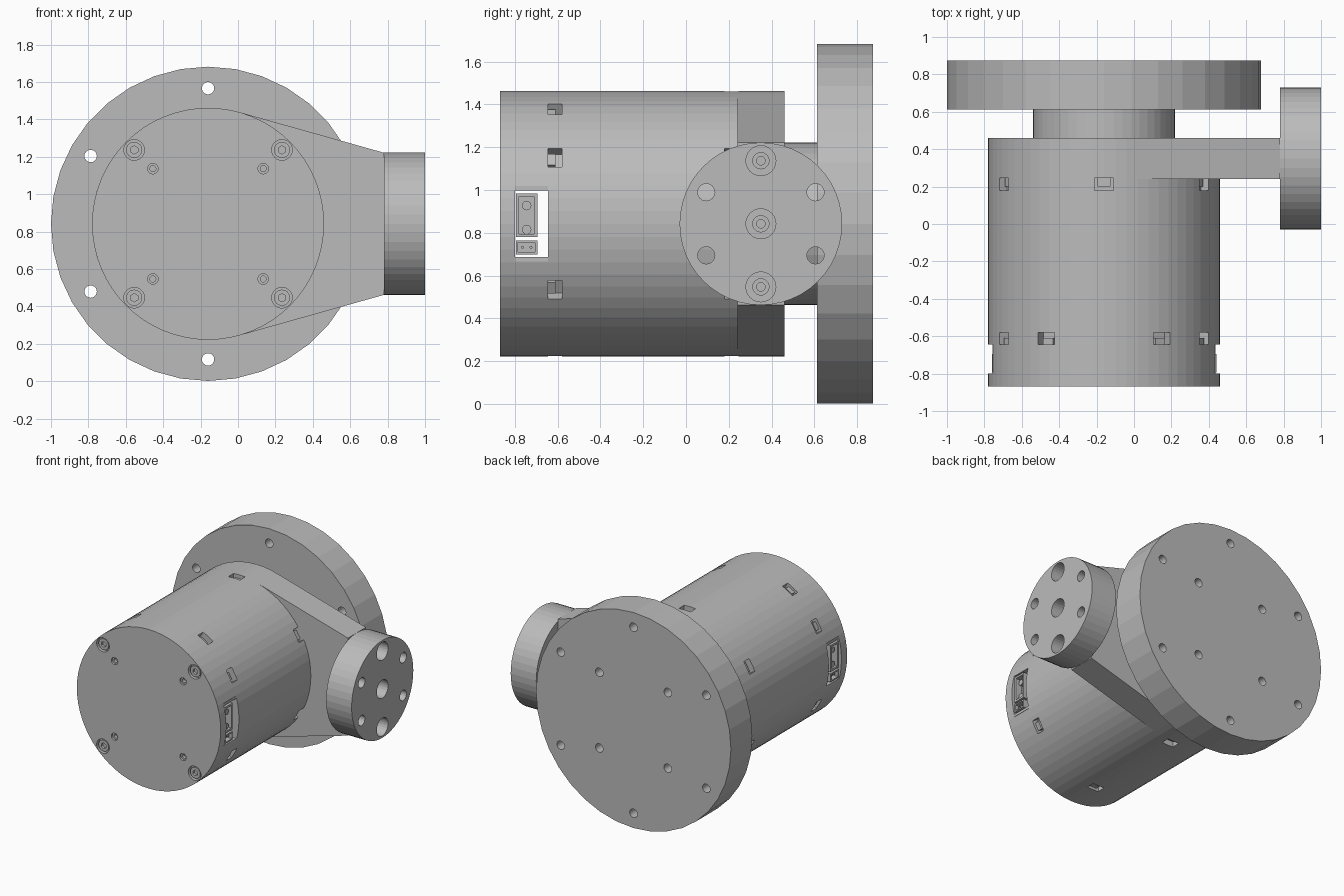
import bpy
import bmesh
from math import radians, cos, sin, acos, atan2, hypot
from mathutils import Matrix

if "Cube" in bpy.data.objects:
    bpy.data.objects.remove(bpy.data.objects["Cube"], do_unlink=True)

grey = bpy.data.materials.new("machined_grey")
grey.use_nodes = True
grey.diffuse_color = (0.5, 0.5, 0.5, 1)
grey.node_tree.nodes["Principled BSDF"].inputs["Base Color"].default_value = (0.5, 0.5, 0.5, 1)

CX, CZ = -0.16, 0.842      # main axis, along y
AY = 0.35                  # side disc axis, along x
R = 0.62                   # housing radius


def cyl(r, start, end, u, v, axis="Y", seg=24):
    """Cylinder along y at (x=u, z=v), or along x at (y=u, z=v)."""
    mid = (start + end) / 2
    if axis == "Y":
        m = Matrix.Translation((u, mid, v)) @ Matrix.Rotation(radians(90), 4, "X")
    else:
        m = Matrix.Translation((mid, u, v)) @ Matrix.Rotation(radians(90), 4, "Y")
    return lambda bm: bmesh.ops.create_cone(
        bm, cap_ends=True, segments=seg, radius1=r, radius2=r, depth=abs(end - start), matrix=m)


def radial_box(angle, r0, r1, y0, y1, width, offset=0):
    """Box on the main axis, reaching from radius r0 to r1 at an angle."""
    m = (Matrix.Translation((CX, 0, CZ)) @ Matrix.Rotation(-radians(angle), 4, "Y")
         @ Matrix.Translation(((r0 + r1) / 2, (y0 + y1) / 2, offset))
         @ Matrix.Diagonal((r1 - r0, y1 - y0, width, 1)))
    return lambda bm: bmesh.ops.create_cube(bm, size=1, matrix=m)


def build(name, *pieces):
    bm = bmesh.new()
    for piece in pieces:
        piece(bm)
    bmesh.ops.recalc_face_normals(bm, faces=bm.faces)
    mesh = bpy.data.meshes.new(name)
    bm.to_mesh(mesh)
    bm.free()
    mesh.materials.append(grey)
    obj = bpy.data.objects.new(name, mesh)
    bpy.context.collection.objects.link(obj)
    return obj


def cut(obj, *pieces):
    cutter = build("cutter", *pieces)
    cutter.hide_render = True
    mod = obj.modifiers.new("cut", "BOOLEAN")
    mod.operation = "DIFFERENCE"
    mod.solver = "EXACT"
    mod.object = cutter
    bpy.context.view_layer.update()
    graph = bpy.context.evaluated_depsgraph_get()
    result = bpy.data.meshes.new_from_object(obj.evaluated_get(graph))
    obj.modifiers.clear()
    obj.data = result
    bpy.data.objects.remove(cutter, do_unlink=True)


def corners(d):
    return [(CX + sx * d, CZ + sz * d) for sx in (-1, 1) for sz in (-1, 1)]


# Main housing with latch windows near both ends
FRONT_LATCHES = (30, 60, 120, 150, 210, 270, 330)
REAR_LATCHES = (30, 90, 150, 210, 270, 330)
housing = build("housing", cyl(R, -0.645, 0.46, CX, CZ, seg=64))
cut(housing, *[radial_box(a, 0.56, 0.7, -0.7, -0.58, 0.1) for a in FRONT_LATCHES],
    *[radial_box(a, 0.57, 0.7, 0.18, 0.245, 0.1) for a in REAR_LATCHES])
build("latch_hooks",
      *[radial_box(a, 0.55, 0.6, -0.65, -0.61, 0.06) for a in FRONT_LATCHES],
      *[radial_box(a, 0.55, 0.59, 0.2, 0.25, 0.07) for a in REAR_LATCHES])

# Hollow front cap, open at both sides for the connectors
cap = build("front_cap", cyl(R, -0.87, -0.645, CX, CZ, seg=64))
cut(cap, cyl(0.57, -0.82, -0.6, CX, CZ, seg=64))
cut(cap, *[radial_box(a, 0.45, 0.7, -0.8, -0.6, 0.35) for a in (0, 180)])
cut(cap, *[cyl(0.055, -0.9, -0.84, x, z) for x, z in corners(0.395)],
    *[cyl(0.028, -0.9, -0.855, x, z) for x, z in corners(0.295)])
cut(cap, *[cyl(0.016, -0.9, -0.83, x, z, seg=16) for x, z in corners(0.295)])

# Cap screws with hexagonal sockets
screws = build("cap_screws", *[cyl(0.043, -0.862, -0.835, x, z) for x, z in corners(0.395)])
cut(screws, *[cyl(0.022, -0.9, -0.845, x, z, seg=6) for x, z in corners(0.395)])

# Side connectors: power socket, signal socket, pins and clips
for side, angle in (("left", 0), ("right", 180)):
    s = 1 if angle == 0 else -1
    shell = build(side + "_connector",
                  radial_box(angle, 0.45, 0.6, -0.795, -0.695, 0.205, s * 0.04),
                  radial_box(angle, 0.45, 0.6, -0.795, -0.695, 0.065, s * -0.11))
    cut(shell, radial_box(angle, 0.55, 0.7, -0.78, -0.71, 0.175, s * 0.04),
        radial_box(angle, 0.56, 0.7, -0.785, -0.705, 0.045, s * -0.11))
    x0, x1 = sorted((CX + s * 0.5, CX + s * 0.585))
    build(side + "_pins",
          *[cyl(0.022, x0, x1, -0.745, z, "X", 16) for z in (0.927, 0.815)],
          *[cyl(0.007, x0, x1, y, 0.732, "X", 8) for y in (-0.765, -0.725)])
    build(side + "_connector_clips",
          *[radial_box(angle, 0.5, 0.597, -0.8, -0.645, 0.02, z) for z in (-0.166, 0.166)])

# Tapering arm, tangent to the housing
END_X, END_H = 0.78, 0.38
dx = END_X - CX
tangent = atan2(END_H, dx) + acos(R / hypot(dx, END_H))
tx, tz = CX + R * cos(tangent), R * sin(tangent)


def arm_shape(bm):
    outline = [(tx, tz), (END_X, END_H), (END_X, -END_H), (tx, -tz)]
    face = bm.faces.new([bm.verts.new((x, 0.24, CZ + z)) for x, z in outline])
    made = bmesh.ops.extrude_face_region(bm, geom=[face])["geom"]
    verts = [v for v in made if isinstance(v, bmesh.types.BMVert)]
    bmesh.ops.translate(bm, verts=verts, vec=(0, 0.22, 0))


build("side_arm", arm_shape)

# Side disc: four through holes and three stepped bores
disc = build("side_disc", cyl(0.38, END_X, 1.0, AY, CZ, "X", 48))
ring = [(AY + 0.295 * cos(radians(a)), CZ + 0.295 * sin(radians(a))) for a in range(30, 390, 60)]
bores = [ring[1], ring[4], (AY, CZ)]
cut(disc, *[cyl(0.04, 0.7, 1.1, y, z, "X") for y, z in ring if abs(y - AY) > 0.1])
for radius, depth in ((0.07, 0.9), (0.038, 0.86), (0.02, 0.82)):
    cut(disc, *[cyl(radius, depth, 1.1, y, z, "X") for y, z in bores])

# Neck and mounting flange
build("neck", cyl(0.38, 0.455, 0.62, CX, CZ, seg=48))
flange = build("mounting_flange", cyl(0.84, 0.612, 0.875, CX, CZ, seg=36))
cut(flange,
    *[cyl(0.033, 0.5, 1.0, CX + 0.725 * cos(radians(a)), CZ + 0.725 * sin(radians(a)))
      for a in range(30, 390, 60)],
    *[cyl(0.033, 0.75, 1.0, x, z) for x, z in corners(0.295)])
